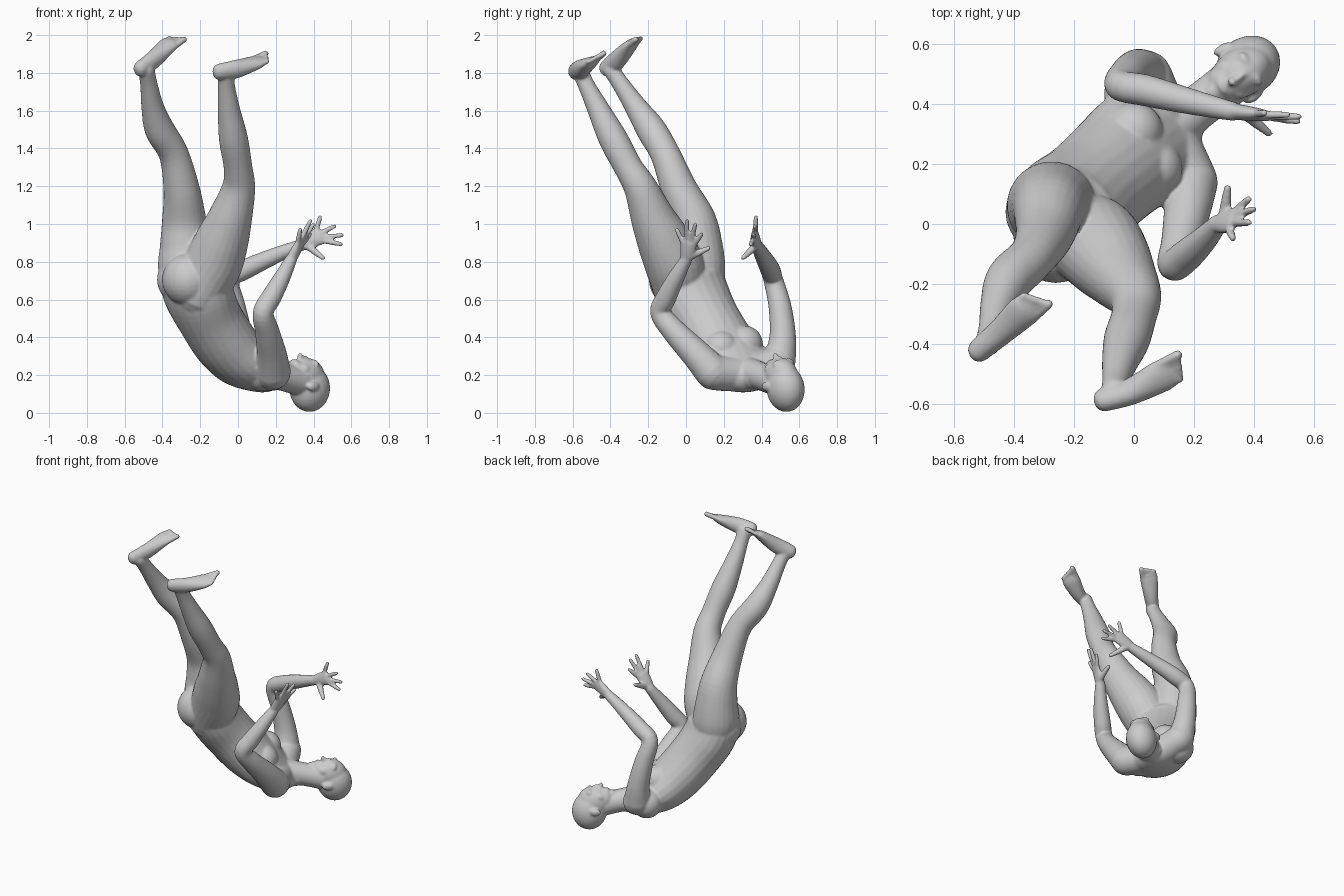
import bpy, bmesh, math
from mathutils import Vector as V, Matrix

bm = bmesh.new()


def spline(rows, t):
    # Catmull-Rom through rows of numbers
    i = min(int(t), len(rows) - 2)
    f = t - i
    p = [V(rows[max(0, min(len(rows) - 1, i + k))]) for k in (-1, 0, 1, 2)]
    return 0.5 * (2 * p[1] + (p[2] - p[0]) * f + (2 * p[0] - 5 * p[1] + 4 * p[2] - p[3]) * f * f
                  + (3 * p[1] - p[0] - 3 * p[2] + p[3]) * f ** 3)


def tube(rows, side, side_end=None, steps=5, sides=24):
    # rows: x, y, z, half width along side, half depth
    n = (len(rows) - 1) * steps
    data = [spline(rows, i / steps) for i in range(n + 1)]
    pts = [V(d[:3]) for d in data]
    s0, s1 = V(side), V(side_end or side)
    rings = []
    caps = [(0.4, 0.92), (0.7, 0.7), (0.9, 0.35)]
    for i, d in enumerate(data):
        t = (pts[min(i + 1, n)] - pts[max(i - 1, 0)]).normalized()
        s = s0.lerp(s1, i / n)
        s = (s - t * s.dot(t)).normalized()
        frames = [(0, 1)]
        if i == 0:
            frames = [(-h, r) for h, r in reversed(caps)] + frames
        if i == n:
            frames += caps
        k, e = t.cross(s), min(d[3], d[4])
        for h, r in frames:
            rings.append([bm.verts.new(pts[i] + t * h * e + s * d[3] * r * math.cos(a) + k * d[4] * r * math.sin(a))
                          for a in (2 * math.pi * j / sides for j in range(sides))])
    for a, b in zip(rings, rings[1:]):
        for j in range(sides):
            bm.faces.new((a[j], a[(j + 1) % sides], b[(j + 1) % sides], b[j]))
    bm.faces.new(rings[0][::-1])
    bm.faces.new(rings[-1])


def limb(rows, side=(0.6, -0.8, 0.1)):
    tube([(x, y, z, r, r) for x, y, z, r in rows], side)


def blob(c, radii, axes=((1, 0, 0), (0, 1, 0), (0, 0, 1))):
    m = Matrix(axes).transposed().to_4x4() @ Matrix.Diagonal((*radii, 1))
    bmesh.ops.create_uvsphere(bm, u_segments=24, v_segments=16, radius=1, matrix=Matrix.Translation(c) @ m)


# torso, from crotch to base of neck
tube([(-.2, -.01, .83, .14, .11), (-.225, .005, .73, .205, .16), (-.207, .038, .625, .21, .168),
      (-.145, .106, .495, .188, .165), (-.064, .182, .367, .19, .162), (.022, .255, .27, .2, .143),
      (.11, .32, .207, .175, .1), (.18, .37, .19, .085, .073)], (.7, -.7, .1), (.4, -.9, -.15))
# buttocks, chest and shoulder blades
for c, r in (((-.26, -.055, .705), .142), ((-.295, .04, .705), .134), ((.065, .185, .34), .097),
             ((.0, .31, .365), .097), ((.0, .435, .25), .1), ((.125, .2, .215), .1)):
    blob(V(c), (r, r, r))
# shoulder bridge
limb([(.185, .145, .212, .092), (.105, .32, .21, .093), (.038, .49, .272, .09)], (0, 0, 1))

# legs
limb([(-.2, -.03, .64, .14), (-.135, -.06, .78, .155), (-.085, -.118, .91, .142), (-.042, -.175, 1.03, .118),
      (.003, -.24, 1.19, .089),
      (.0, -.305, 1.3, .076), (-.024, -.385, 1.45, .077), (-.047, -.46, 1.6, .06), (-.06, -.52, 1.72, .046),
      (-.065, -.555, 1.795, .044)])
limb([(-.26, .06, .64, .135), (-.275, .06, .77, .149), (-.28, .06, .89, .134), (-.285, .04, 1.02, .118),
      (-.298, -.035, 1.18, .097),
      (-.34, -.11, 1.37, .079), (-.415, -.185, 1.5, .079), (-.452, -.265, 1.62, .06), (-.472, -.345, 1.74, .046),
      (-.485, -.395, 1.815, .044)])


def foot(heel, mid, ball, toe, leg_dir):
    heel, mid, ball, toe = map(V, (heel, mid, ball, toe))
    d = (toe - heel).normalized()
    s = d.cross(V(leg_dir)).normalized()
    tube([(*heel, .039, .045), (*mid, .044, .05), (*ball, .057, .032), (*ball.lerp(toe, .4), .053, .021)], s)
    return ball, toe, s


def toes(ball, toe, s, big):
    for i in range(5):
        o = big * (0.04 - 0.02 * i)
        r = .0165 if i == 0 else .013
        end = toe + s * o - (toe - ball) * (0.09 * i)
        limb([(*(ball + s * o), r), (*end, r)])


toes(*foot((-.098, -.585, 1.805), (-.01, -.558, 1.82), (.085, -.51, 1.852), (.165, -.468, 1.888),
           (-.1, -.45, .85)), -1)
toes(*foot((-.515, -.42, 1.822), (-.45, -.365, 1.868), (-.373, -.295, 1.945), (-.315, -.243, 1.988),
           (-.1, -.5, .83)), 1)

# arms
limb([(.187, .14, .217, .093), (.178, .05, .315, .079), (.155, -.06, .43, .065), (.133, -.135, .53, .055),
      (.175, -.105, .61, .054), (.23, -.055, .71, .045), (.28, 0, .81, .032)])
limb([(.03, .495, .28, .087), (.01, .512, .4, .071), (-.02, .498, .56, .061), (-.045, .462, .705, .052),
      (.04, .445, .76, .053), (.18, .41, .825, .044), (.33, .375, .887, .032)])


def hand(wrist, knuckle, side, tips, thumb):
    # side points from little finger to index finger
    wrist, knuckle, s = V(wrist), V(knuckle), V(side).normalized()
    tube([(*wrist, .032, .027), (*wrist.lerp(knuckle, .5), .042, .025), (*knuckle, .048, .019)], s)
    for i, tip in enumerate(tips):
        a = knuckle + s * (.036 - .024 * i)
        limb([(*a, .0135), (*a.lerp(V(tip), .5), .014), (*tip, .012)])
    a = wrist.lerp(knuckle, .25) + s * .022
    limb([(*a, .021), (*a.lerp(V(thumb), .5), .018), (*thumb, .013)])


hand((.28, 0, .81), (.33, .015, .9), (.055, .135, -.02),
     [(.382, .083, .947), (.398, .049, .997), (.383, .005, 1.017), (.33, -.048, .97)], (.312, .12, .872))
hand((.33, .375, .887), (.435, .362, .937), (.115, -.03, -.14),
     [(.546, .342, .893), (.55, .358, .941), (.512, .364, .989), (.435, .37, 1.037)], (.45, .302, .82))

# neck and head, head parts in their own frame (left, up, forward)
limb([(.12, .325, .21, .09), (.21, .387, .197, .075), (.32, .47, .168, .076)])
U = V((.84, .53, .05)).normalized()
L = V((.54, -.83, -.1))
L = (L - U * L.dot(U)).normalized()
F = L.cross(U)
C = V((.38, .527, .129))
head = [((0, 0, 0), (.097, .112, .124)),           # skull
        ((0, -.028, .063), (.082, .11, .101)),     # face
        ((0, -.092, .085), (.066, .058, .073)),    # jaw
        ((0, -.138, .122), (.032, .026, .027)),    # chin
        ((0, -.045, .159), (.012, .036, .022)),    # nose bridge
        ((0, -.064, .17), (.017, .014, .025)),     # nose tip
        ((0, -.102, .145), (.03, .017, .017))]     # lips
for m in (-1, 1):
    head += [((m * .03, .008, .132), (.036, .018, .025)),  # brow
             ((m * .032, -.02, .135), (.015, .009, .01)),  # eye
             ((m * .038, -.06, .108), (.036, .04, .033)),  # cheek
             ((m * .096, -.04, .022), (.015, .036, .024))]  # ear
for c, r in head:
    blob(C + L * c[0] + U * c[1] + F * c[2], r, (L, U, F))

# fuse everything into one smooth body
bmesh.ops.recalc_face_normals(bm, faces=bm.faces)
me = bpy.data.meshes.new("body")
bm.to_mesh(me)
bm.free()
body = bpy.data.objects.new("body", me)
bpy.context.collection.objects.link(body)
rm = body.modifiers.new("fuse", 'REMESH')
rm.mode = 'VOXEL'
rm.voxel_size = 0.007
rm.use_smooth_shade = True
sm = body.modifiers.new("soften", 'SMOOTH')
sm.factor = 0.5
sm.iterations = 8
